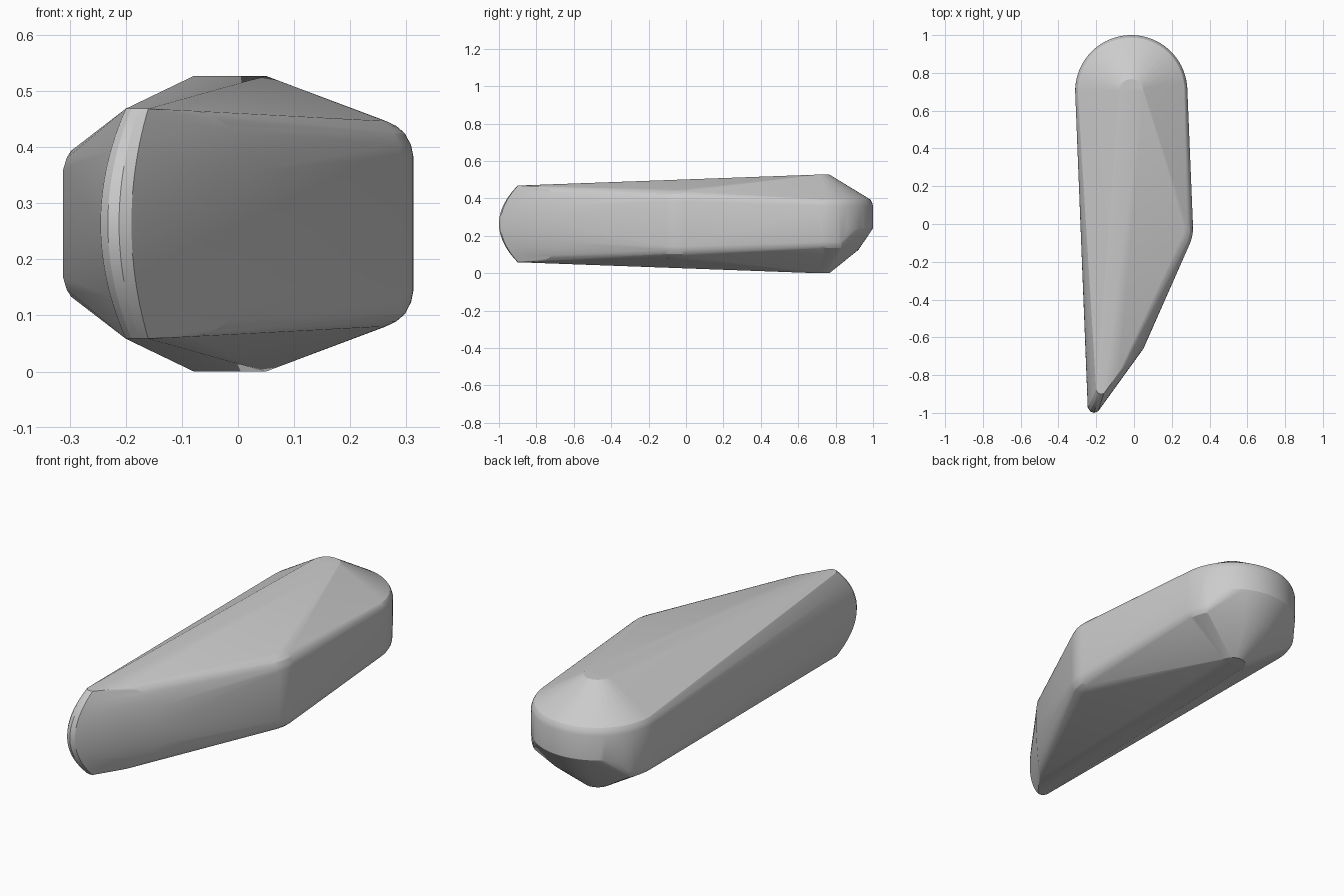
import bpy, bmesh, math

if "Cube" in bpy.data.objects:
    bpy.data.objects.remove(bpy.data.objects["Cube"])

MID = 0.2635          # height of the horizontal symmetry plane
CX, CY = -0.0145, 0.703
bm = bmesh.new()


def add(x, y, h):
    bm.verts.new((x, y, MID + h))


def ring(radius, h, lo=0, hi=180, steps=40):
    """Arc around the rounded rear end."""
    for i in range(steps + 1):
        a = math.radians(lo + (hi - lo) * i / steps)
        add(CX + radius * math.cos(a), CY + radius * math.sin(a), h)


# rounded rear end: upper wall, shoulder and small plateau
for radius, h in ((0.297, 0.0965), (0.291, 0.117), (0.283, 0.130), (0.270, 0.138)):
    ring(radius, h)
ring(0.064, MID, steps=16)
ring(0.064, -MID, steps=16)

# underside of the rear: chamfered at the back, full depth at the sides
ring(0.297, -0.0235)
ring(0.219, -0.1385)
for lo, hi in ((0, 26), (154, 180)):
    for radius, h in ((0.297, -0.0965), (0.291, -0.117), (0.283, -0.130), (0.270, -0.138)):
        ring(radius, h, lo, hi, 8)

# rounded side corner: plan arc swept through a softened edge
for side in (-1, 1):
    for inset, h in ((0, 0.120), (0.004, 0.140), (0.015, 0.161), (0.030, 0.174), (0.050, 0.1835)):
        for i in range(9):
            a = math.radians(2 - 28 * i / 8)
            r = 0.22 - inset
            add(0.0925 + r * math.cos(a), -0.02 + r * math.sin(a), side * h)

# curved front tip: rims run over an arc in height
for i in range(33):
    a = math.radians(-90 + 180 * i / 32)
    t = math.sin(a)
    h = 0.205 * t
    q = t * t
    add(-0.245 + 0.045 * q, -0.972 + 0.092 * q, h)
    add(-0.232 + 0.042 * q, -0.992 + 0.096 * q, h)
    add(-0.212 + 0.035 * q, -1.0 + 0.1 * q, h)
    add(-0.190 + 0.030 * q, -0.992 + 0.094 * q, h)
    c = math.cos(a)
    add(-0.09 + 0.14 * c, -0.79 + 0.13 * c, 0.202 * t)

# skin everything into one solid
res = bmesh.ops.convex_hull(bm, input=bm.verts[:])
loose = [v for v in bm.verts if not v.link_faces]
bmesh.ops.delete(bm, geom=loose, context='VERTS')
bmesh.ops.dissolve_limit(bm, angle_limit=math.radians(0.3), verts=bm.verts[:], edges=bm.edges[:])
bmesh.ops.recalc_face_normals(bm, faces=bm.faces[:])

mesh = bpy.data.meshes.new("tapered_body")
bm.to_mesh(mesh)
bm.free()
body = bpy.data.objects.new("tapered_body", mesh)
bpy.context.collection.objects.link(body)
bpy.context.view_layer.objects.active = body
body.select_set(True)
bpy.ops.object.shade_smooth_by_angle(angle=math.radians(18))
